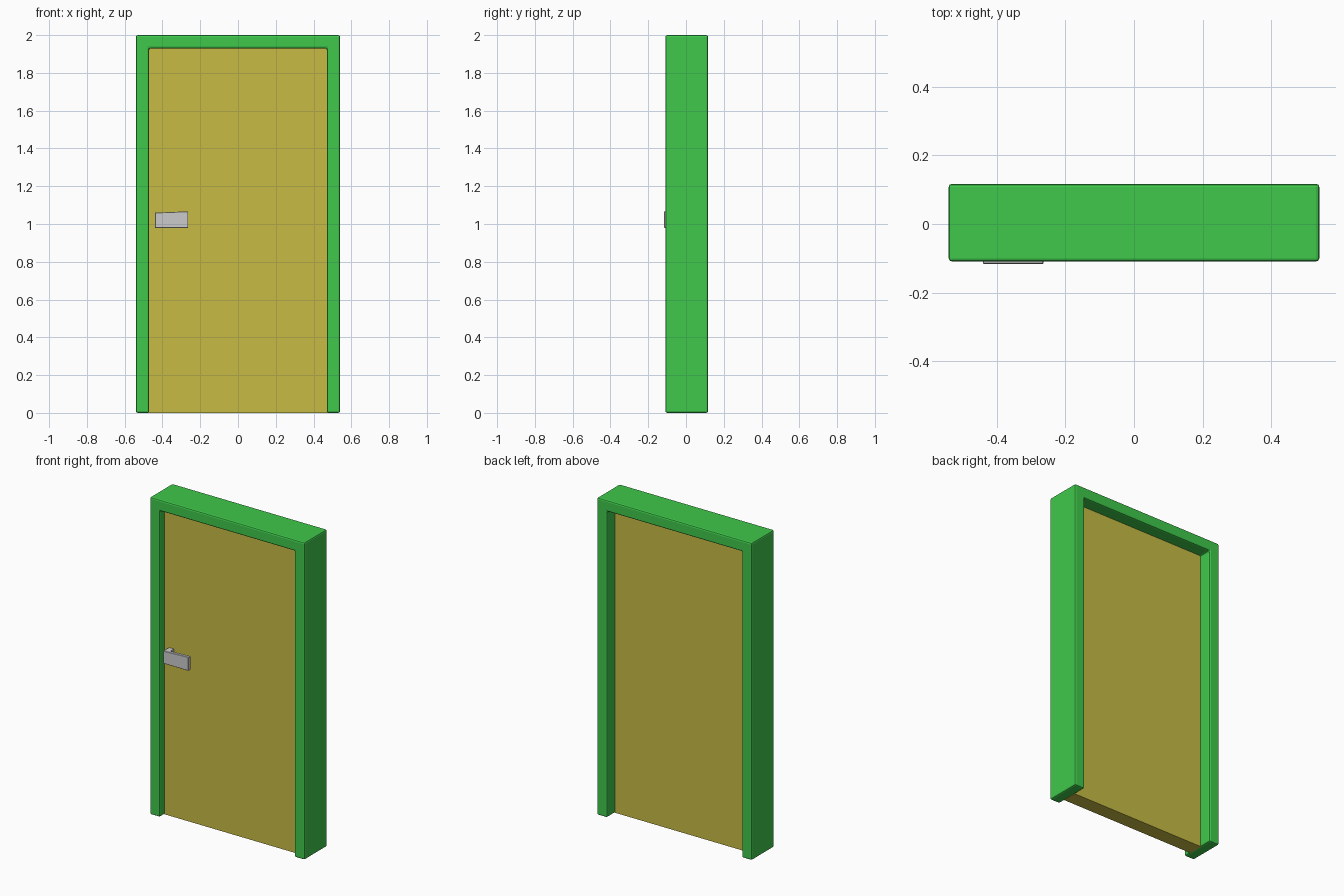
import bpy, bmesh

if "Cube" in bpy.data.objects:
    bpy.data.objects.remove(bpy.data.objects["Cube"])

YF, YB = -0.109, 0.117   # frame front and back


def extrude_profile(name, pts, y0, y1, colour=None, bevel=0.0, segments=1):
    """Extrude an (x, z) outline from y0 to y1, with optional bevelled edges."""
    bm = bmesh.new()
    face = bm.faces.new([bm.verts.new((x, y0, z)) for x, z in pts])
    new = bmesh.ops.extrude_face_region(bm, geom=[face])["geom"]
    bmesh.ops.translate(bm, vec=(0, y1 - y0, 0),
                        verts=[v for v in new if isinstance(v, bmesh.types.BMVert)])
    bmesh.ops.recalc_face_normals(bm, faces=bm.faces)
    mesh = bpy.data.meshes.new(name)
    bm.to_mesh(mesh)
    bm.free()
    obj = bpy.data.objects.new(name, mesh)
    bpy.context.collection.objects.link(obj)
    if bevel:
        mod = obj.modifiers.new("soft_edges", "BEVEL")
        mod.width = bevel
        mod.segments = segments
    if colour:
        mat = bpy.data.materials.new(name + "_paint")
        mat.diffuse_color = (*colour, 1)
        mat.use_nodes = True
        mat.node_tree.nodes["Principled BSDF"].inputs["Base Color"].default_value = mat.diffuse_color
        mesh.materials.append(mat)
    return obj


def rect(x0, x1, z0, z1):
    return [(x0, z0), (x1, z0), (x1, z1), (x0, z1)]


# door frame: one U-shaped piece open at the floor
extrude_profile("door_frame",
                [(-0.54, 0), (-0.54, 2), (0.54, 2), (0.54, 0),
                 (0.47, 0), (0.47, 1.93), (-0.47, 1.93), (-0.47, 0)],
                YF, YB, (0.05, 0.58, 0.07), 0.009, 2)

# door panel, set back from both faces of the frame
extrude_profile("door_panel", rect(-0.475, 0.475, 0, 1.935),
                -0.06, 0.035, (0.57, 0.5, 0.06))

# lever handle: flat grip and the stem joining it to the door
extrude_profile("handle_grip",
                [(-0.44, 0.98), (-0.264, 0.98), (-0.264, 1.067), (-0.44, 1.06)],
                -0.116, -0.096, None, 0.002)
extrude_profile("handle_stem", rect(-0.438, -0.405, 0.985, 1.06), -0.1, -0.055)
